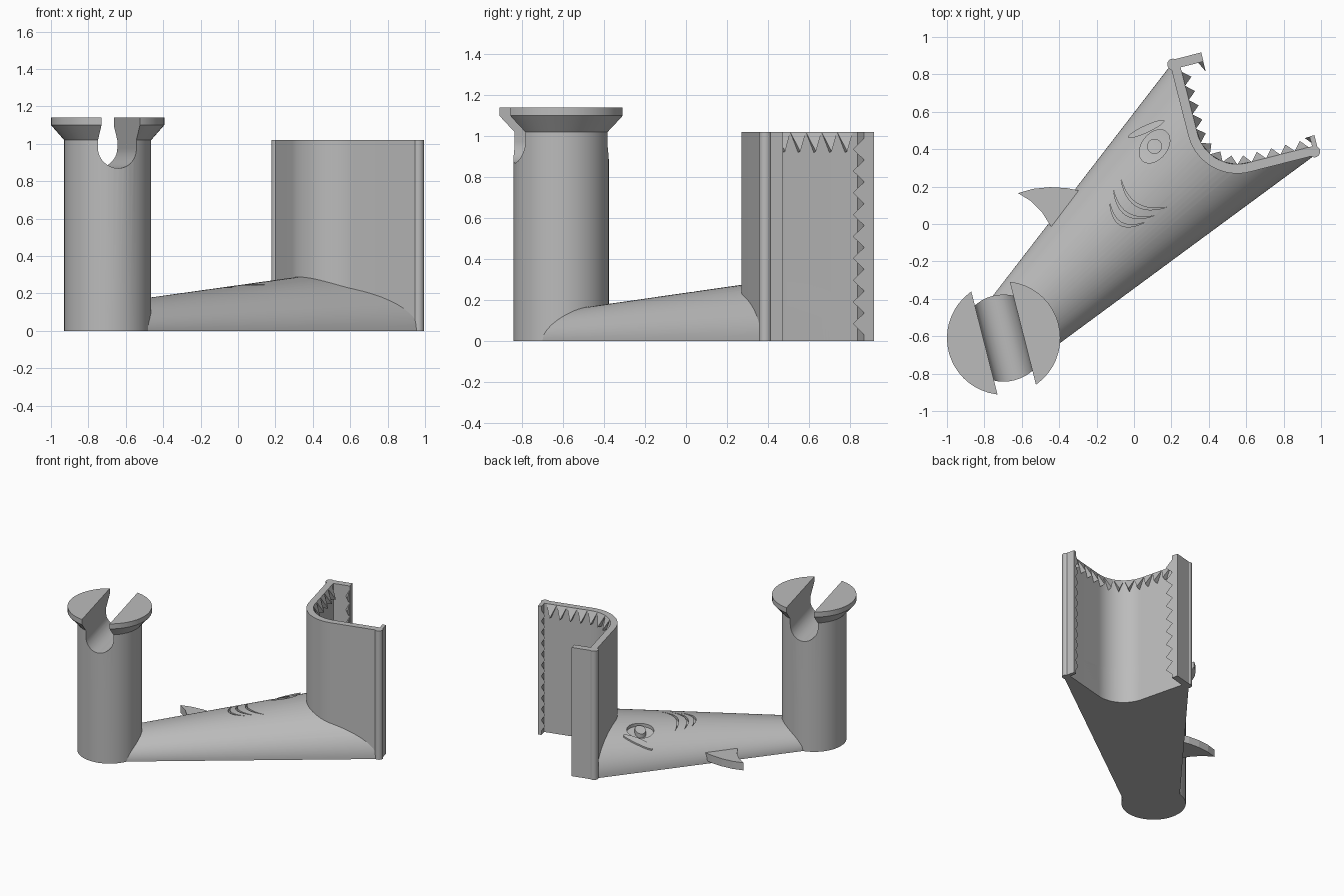
import bpy, bmesh, math
from mathutils import Vector, Matrix
from mathutils.bvhtree import BVHTree

cube = bpy.data.objects.get("Cube")
if cube:
    bpy.data.objects.remove(cube)

grey = bpy.data.materials.new("plain grey")
grey.use_nodes = True
COLOUR = (0.5, 0.5, 0.5, 1)
grey.diffuse_color = COLOUR
grey.node_tree.nodes["Principled BSDF"].inputs["Base Color"].default_value = COLOUR

TURN = Matrix.Rotation(math.radians(14.3), 3, 'Z')
HEIGHT = 1.02


def local(u, v, z=0.0):
    """Point in the turned frame of the jaw and the slot."""
    return TURN @ Vector((u, v, z))


def finish(name, bm):
    bmesh.ops.recalc_face_normals(bm, faces=bm.faces)
    mesh = bpy.data.meshes.new(name)
    bm.to_mesh(mesh)
    bm.free()
    mesh.materials.append(grey)
    obj = bpy.data.objects.new(name, mesh)
    bpy.context.collection.objects.link(obj)
    return obj


def loft(name, rings, triangulate=False):
    """Skin a list of equal rings and cap both ends."""
    bm = bmesh.new()
    rows = [[bm.verts.new(p) for p in ring] for ring in rings]
    n = len(rows[0])
    for a, b in zip(rows, rows[1:]):
        for i in range(n):
            j = (i + 1) % n
            bm.faces.new((a[i], a[j], b[j], b[i]))
    caps = [bm.faces.new(rows[0]), bm.faces.new(rows[-1])]
    if triangulate:
        bmesh.ops.triangulate(bm, faces=caps)
    return finish(name, bm)


def prism(name, outline, z0=0.0, z1=HEIGHT):
    return loft(name, [[local(u, v, z) for u, v in outline] for z in (z0, z1)])


def arc(cx, cy, r, a0, a1, n):
    return [(cx + r * math.cos(a), cy + r * math.sin(a))
            for a in (math.radians(a0 + (a1 - a0) * i / n) for i in range(n + 1))]


def cut(obj, cutter):
    mod = obj.modifiers.new("cut", 'BOOLEAN')
    mod.operation, mod.solver, mod.object = 'DIFFERENCE', 'EXACT', cutter
    bpy.context.view_layer.objects.active = obj
    bpy.ops.object.modifier_apply(modifier=mod.name)
    bpy.data.objects.remove(cutter)


# Column with flared head
BASE = Vector((-0.697, -0.61, 0))
profile = [(0.233, 0), (0.233, 1.02), (0.303, 1.10), (0.303, 1.14)]
column = loft("column", [[BASE + Vector((x, y, z)) for x, y in arc(0, 0, r, 0, 352.5, 47)]
                         for r, z in profile])
# Rounded slot through the head
mid = TURN.inverted() @ BASE
slot = [(0.106, 1.3)] + arc(0, 0.975, 0.106, 0, -180, 24) + [(-0.106, 1.3)]
cut(column, loft("slot_cutter", [[local(mid.x + u, mid.y + d, z) for u, z in slot]
                                 for d in (-0.5, 0.5)]))

# Tapered half-round body
def section(right, left, height):
    c, h = (right + left) / 2, (right - left) / 2
    return [c + h * x + Vector((0, 0, height * z)) for x, z in arc(0, 0, 1, 0, 180, 40)]

body = loft("body", [section(Vector((-0.578, -0.771, 0)), Vector((-0.842, -0.497, 0)), 0.143),
                     section(Vector((0.97, 0.37, 0)), Vector((0.185, 0.835, 0)), 0.32)])
bm = bmesh.new()
bm.from_mesh(body.data)
skin = BVHTree.FromBMesh(bm)
bm.free()


def on_skin(x, y):
    hit = skin.ray_cast(Vector((x, y, 2)), Vector((0, 0, -1)))[0]
    return hit or Vector((x, y, 0))


def skin_patch(name, outline, low, high):
    """Solid that follows the body surface between two offsets."""
    pts = [on_skin(x, y) for x, y in outline]
    return loft(name, [[p + Vector((0, 0, d)) for p in pts] for d in (low, high)], True)


def ellipse(cx, cy, a, b, tilt, n=32):
    rot = Matrix.Rotation(math.radians(tilt), 2)
    return [tuple(rot @ Vector((a * x, b * y)) + Vector((cx, cy)))
            for x, y in arc(0, 0, 1, 0, 360 - 360 / n, n - 1)]


# Eye, brow and gills
eye_cutter = skin_patch("eye_cutter", ellipse(0.11, 0.415, 0.1, 0.068, 52), -0.025, 0.05)
pupil = skin_patch("pupil", ellipse(0.11, 0.415, 0.04, 0.04, 0), -0.04, 0.004)
brow = skin_patch("brow", ellipse(0.065, 0.508, 0.107, 0.02, 25), -0.02, 0.012)


def crescent(start, end, bulge, width):
    """Thin curved slit between two points."""
    a, b = Vector(start), Vector(end)
    side = Vector((b.y - a.y, a.x - b.x)).normalized()
    def edge(depth):
        return [a.lerp(b, i / 12) + side * depth * 4 * (i / 12) * (1 - i / 12)
                for i in range(13)]
    outer, inner = edge(-bulge), edge(-bulge + width)
    return [tuple(p) for p in outer + inner[-2:0:-1]]


gills = [((-0.07, 0.24), (0.175, 0.09)), ((-0.11, 0.185), (0.11, 0.045)),
         ((-0.13, 0.12), (0.06, 0.01))]
cutters = [skin_patch("gill_cutter", crescent(a, b, -0.065, 0.016), -0.018, 0.04)
           for a, b in gills]
for c in cutters + [eye_cutter]:
    cut(body, c)

# Jaw wall: two straight arms joined by a round corner
CU, CV = 0.668, 0.387
corner_out = arc(CU, CV, 0.27, 180, 270, 20)
corner_in = arc(CU, CV, 0.22, 180, 270, 20)
wall = prism("jaw_wall", [(0.398, 0.78)] + corner_out + [(1.03, 0.117), (1.03, 0.167)]
             + corner_in[::-1] + [(0.448, 0.78)])
cut(body, prism("mouth_cutter", [(0.448, 1.3)] + corner_in + [(1.6, 0.167), (1.6, 1.3)],
                -0.2, 1.5))

# Rounded arm ends and lips
parts = [column, body, pupil, brow, wall]
for name, u, v in (("left_bead", 0.413, 0.775), ("right_bead", 1.03, 0.137)):
    parts.append(prism(name, arc(u, v, 0.031, 0, 345, 23)))
prism("left_lip", [(0.41, 0.75), (0.575, 0.75), (0.575, 0.80), (0.41, 0.80)])
prism("right_lip", [(1.025, 0.13), (1.052, 0.13), (1.052, 0.222), (1.025, 0.222)])

# Teeth
def tooth(bm, points):
    v = [bm.verts.new(local(*p)) for p in points]
    for i in range(4):
        bm.faces.new([v[k] for k in range(4) if k != i])


ARM, BEND = 0.34, 0.22 * math.pi / 2


def inner_wall(s):
    """Position along the inner wall and direction into the mouth."""
    if s < ARM:
        return Vector((0.447, CV + ARM - s)), Vector((1, 0))
    if s < ARM + BEND:
        a = math.pi + (s - ARM) / 0.22
        n = Vector((math.cos(a), math.sin(a)))
        return Vector((CU, CV)) + n * 0.222, -n
    return Vector((CU + s - ARM - BEND, 0.166)), Vector((0, 1))


bm = bmesh.new()
COUNT = 13
pitch = (2 * ARM + BEND) / COUNT
for i in range(COUNT):
    (a, _), (b, _) = inner_wall(i * pitch), inner_wall((i + 1) * pitch)
    m, n = inner_wall((i + 0.5) * pitch)
    tip = m + n * 0.045
    tooth(bm, [(*a, HEIGHT), (*b, HEIGHT), (*tip, 0.925), (*m, 0.92)])
finish("rim_teeth", bm)


def lip_teeth(name, count, foot, back, tip):
    bm = bmesh.new()
    step = 0.96 / count
    for i in range(count):
        z = 0.03 + i * step
        tooth(bm, [(*foot, z), (*foot, z + step), (*back, z + step / 2),
                   (*tip, z + step / 2)])
    finish(name, bm)


lip_teeth("left_lip_teeth", 9, (0.573, 0.752), (0.545, 0.752), (0.573, 0.695))
lip_teeth("right_lip_teeth", 11, (1.027, 0.22), (1.027, 0.185), (0.998, 0.22))

# Side fin
fin = [(-0.29, 0.178), (-0.36, 0.192), (-0.45, 0.197), (-0.54, 0.188), (-0.62, 0.165),
       (-0.55, 0.122), (-0.49, 0.06), (-0.44, -0.02), (-0.28, 0.05)]
loft("side_fin", [[Vector((x, y, z)) for x, y in fin] for z in (0.02, 0.08)])

# Smooth shading on the round parts
bpy.ops.object.select_all(action='DESELECT')
for obj in parts:
    obj.select_set(True)
bpy.context.view_layer.objects.active = body
bpy.ops.object.shade_smooth_by_angle(angle=math.radians(28))
